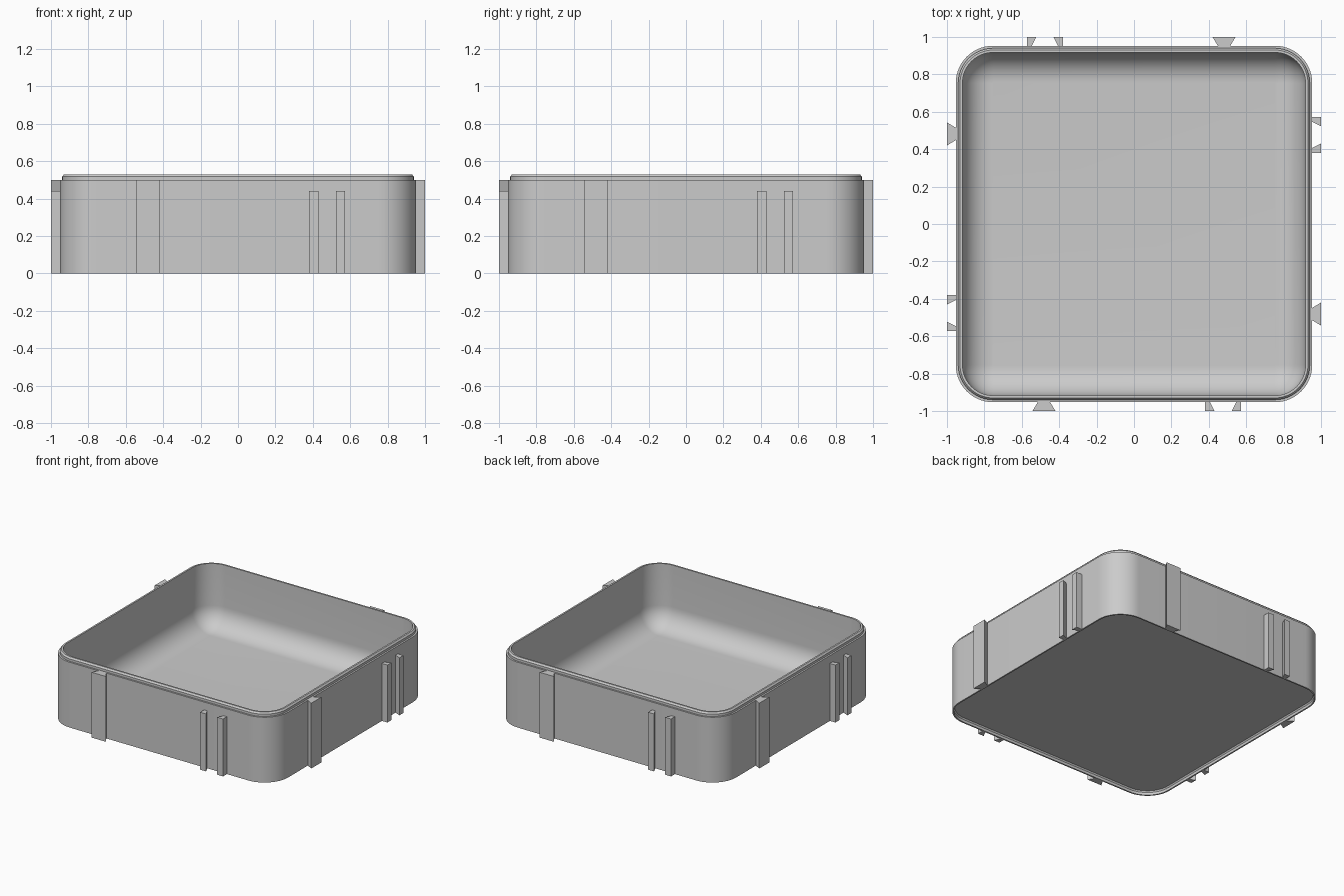
import bpy, bmesh
from math import sin, cos, pi, radians

if "Cube" in bpy.data.objects:
    bpy.data.objects.remove(bpy.data.objects["Cube"], do_unlink=True)

GREY = (0.6, 0.6, 0.6, 1)
grey = bpy.data.materials.new("plain grey")
grey.use_nodes = True
grey.diffuse_color = GREY
grey.node_tree.nodes["Principled BSDF"].inputs["Base Color"].default_value = GREY

CORNER = 0.2      # outer corner radius
HALF = 0.953      # outer half width
STEPS = 14


def finish(bm, name, smooth=False):
    bmesh.ops.recalc_face_normals(bm, faces=bm.faces)
    mesh = bpy.data.meshes.new(name)
    bm.to_mesh(mesh)
    bm.free()
    mesh.materials.append(grey)
    obj = bpy.data.objects.new(name, mesh)
    bpy.context.collection.objects.link(obj)
    if smooth:
        bpy.ops.object.select_all(action='DESELECT')
        obj.select_set(True)
        bpy.context.view_layer.objects.active = obj
        bpy.ops.object.shade_smooth_by_angle(angle=radians(30))
    return obj


def rounded_ring(bm, half, z):
    """Rounded square whose corners stay concentric with the outer wall."""
    centre = HALF - CORNER
    radius = half - centre
    ring = []
    for quarter in range(4):
        a0 = quarter * pi / 2
        sx = 1 if quarter in (0, 3) else -1
        sy = 1 if quarter < 2 else -1
        for i in range(STEPS + 1):
            a = a0 + i / STEPS * pi / 2
            ring.append(bm.verts.new((sx * centre + radius * cos(a),
                                      sy * centre + radius * sin(a), z)))
    return ring


# Tray: recessed base, outer wall, stepped lip, inner wall and curved floor edge
INNER, FLOOR, FILLET = 0.917, 0.05, 0.16
profile = [(0.935, 0.03), (0.942, 0.02), (0.942, 0), (HALF, 0), (HALF, 0.5),
           (0.94, 0.5), (0.94, 0.518), (0.93, 0.53), (INNER, 0.53)]
for i in range(13):
    a = i / 12 * pi / 2
    profile.append((INNER - FILLET * (1 - cos(a)), FLOOR + FILLET * (1 - sin(a))))

bm = bmesh.new()
rings = [rounded_ring(bm, half, z) for half, z in profile]
for low, high in zip(rings, rings[1:]):
    for i in range(len(low)):
        j = (i + 1) % len(low)
        bm.faces.new((low[i], low[j], high[j], high[i]))
bm.faces.new(rings[0])
bm.faces.new(rings[-1])
finish(bm, "tray", smooth=True)


# Dovetail connectors: one tongue and one pair of rails on every side
def connector(name, section, height, turn):
    bm = bmesh.new()
    face = bm.faces.new([bm.verts.new((x, y, 0)) for x, y in section])
    top = bmesh.ops.extrude_face_region(bm, geom=[face])["geom"]
    bmesh.ops.translate(bm, vec=(0, 0, height),
                        verts=[v for v in top if isinstance(v, bmesh.types.BMVert)])
    finish(bm, name).rotation_euler.z = turn * pi / 2


WALL, OUT = -0.95, -1.0
tongue = [(-0.543, OUT), (-0.42, OUT), (-0.45, WALL), (-0.513, WALL)]
rail = [(0.38, OUT), (0.43, OUT), (0.405, WALL), (0.38, WALL)]
mirrored_rail = [(0.953 - x, y) for x, y in rail]

for turn, side in enumerate(("front", "left", "back", "right")):
    connector(side + "_tongue", tongue, 0.5, turn)
    connector(side + "_rail_a", rail, 0.44, turn)
    connector(side + "_rail_b", mirrored_rail, 0.44, turn)
